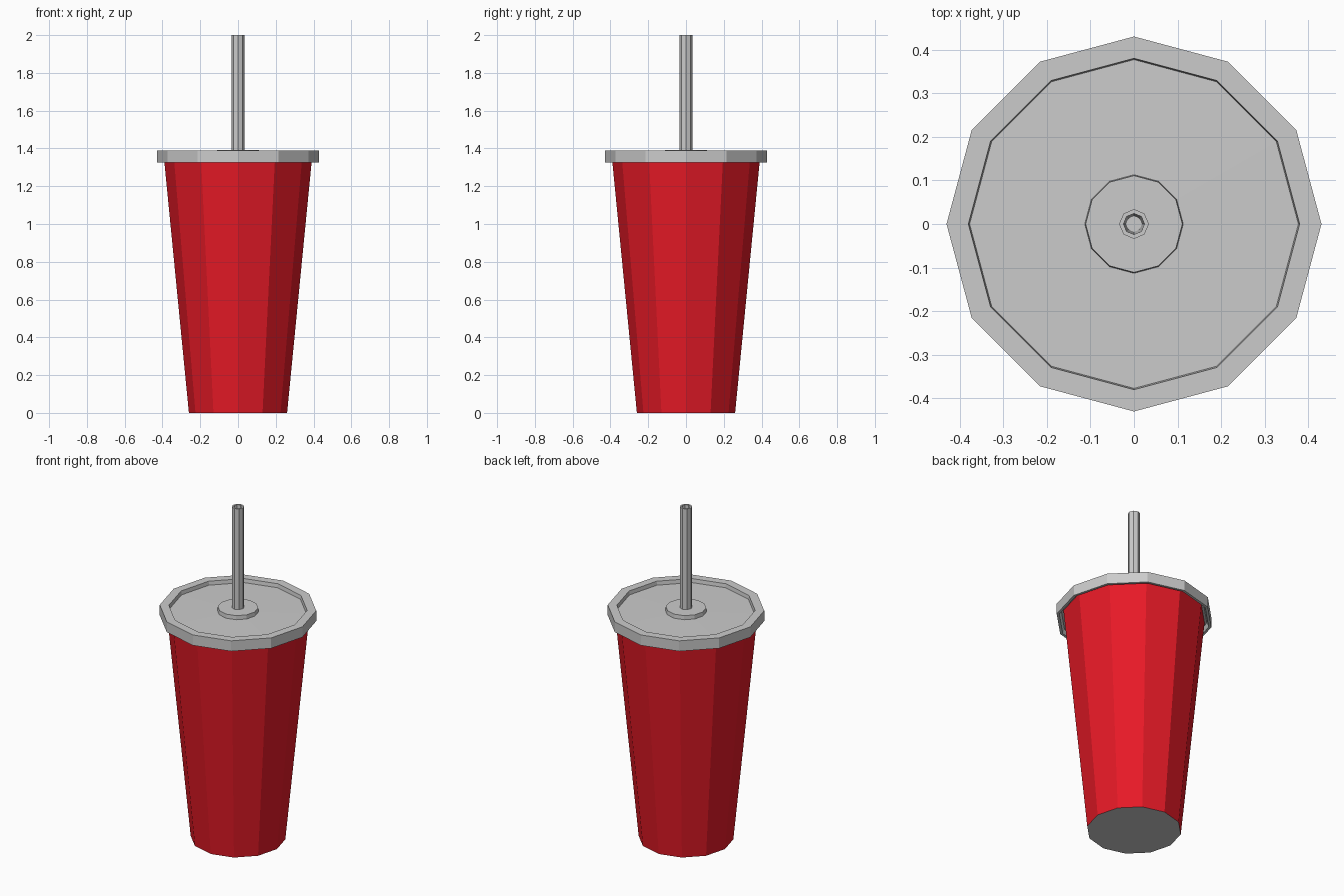
import bpy, bmesh
from math import cos, sin, tau

if "Cube" in bpy.data.objects:
    bpy.data.objects.remove(bpy.data.objects["Cube"])


def lathe(name, profile, sides, material=None, closed=False):
    """Revolve (radius, z) points round z; radius 0 makes a pole."""
    bm = bmesh.new()
    rings = []
    for r, z in profile:
        if r == 0:
            rings.append([bm.verts.new((0, 0, z))] * sides)
        else:
            rings.append([bm.verts.new((r * cos(tau * i / sides), r * sin(tau * i / sides), z))
                          for i in range(sides)])
    pairs = list(zip(rings, rings[1:]))
    if closed:
        pairs.append((rings[-1], rings[0]))
    for a, b in pairs:
        for i in range(sides):
            j = (i + 1) % sides
            bm.faces.new(list(dict.fromkeys((a[i], a[j], b[j], b[i]))))
    bmesh.ops.recalc_face_normals(bm, faces=bm.faces)
    mesh = bpy.data.meshes.new(name)
    bm.to_mesh(mesh)
    bm.free()
    obj = bpy.data.objects.new(name, mesh)
    bpy.context.collection.objects.link(obj)
    if material:
        mesh.materials.append(material)
    return obj


red = bpy.data.materials.new("red")
red.diffuse_color = (0.8, 0.01, 0.02, 1)
red.use_nodes = True
red.node_tree.nodes["Principled BSDF"].inputs["Base Color"].default_value = red.diffuse_color

# Tapered cup wall, and its grey base
lathe("cup_wall", [(0.26, 0.0), (0.393, 1.36)], 12, red)
lathe("cup_base", [(0, 0.0), (0.26, 0.0)], 12).data.flip_normals()

# Lid: hollow skirt, raised rim, recessed top and raised centre disc
lathe("lid", [(0, 1.35), (0.405, 1.35), (0.415, 1.325), (0.43, 1.325), (0.43, 1.388),
              (0.38, 1.388), (0.377, 1.365), (0.113, 1.368), (0.111, 1.392), (0, 1.392)], 12)

# Hollow straw, slightly narrowing inside
lathe("straw", [(0.034, 1.38), (0.034, 2.0), (0.024, 2.0), (0.018, 1.38)], 8, closed=True)
